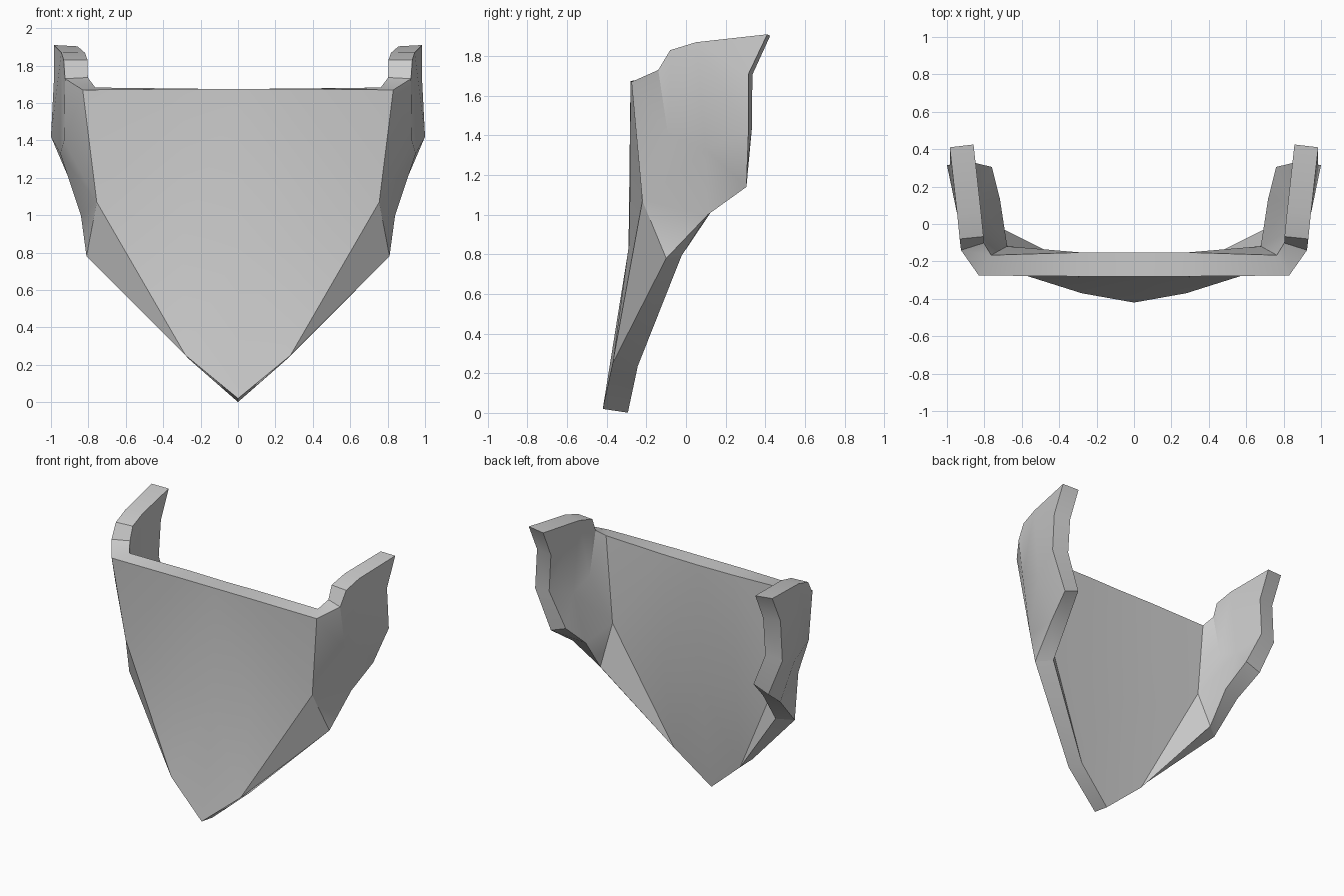
import bpy, bmesh, math

if "Cube" in bpy.data.objects:
    bpy.data.objects.remove(bpy.data.objects["Cube"])

# Outer skin of the right half, by named corner points
P = {
    # front panel: top, brow-to-chin fold, lower rim
    't0': (0, -.28, 1.675), 't1': (.29, -.28, 1.675), 'T': (.83, -.275, 1.67),
    'm0': (0, -.29, .83), 'm1': (.3, -.285, .87), 'K': (.755, -.22, 1.07),
    'b0': (0, -.42, .02), 'b1': (.28, -.37, .25), 'J': (.81, -.10, .78),
    # cheek panel: stepped top edge
    'A': (.925, -.14, 1.73), 'B': (.932, -.08, 1.83), 'C': (.945, .05, 1.87), 'D': (.985, .41, 1.91),
    # cheek panel: rear and lower edge
    'E': (.985, .315, 1.71), 'F': (1.0, .315, 1.42), 'G': (.88, .305, 1.14), 'H': (.84, .11, 1.0),
    # cheek panel: inner points
    'p': (.93, -.09, 1.40), 'q': (.95, .10, 1.33),
}
FACES = ["t0 m0 m1 t1", "t1 m1 K T", "m0 b0 b1 m1", "m1 b1 K", "K b1 J",
         "T K p A", "A p B", "B p C", "p q C", "C q F E", "C E D",
         "q G F", "q H G", "K H q", "K J H", "K q p"]

bm = bmesh.new()
v = {k: bm.verts.new(co) for k, co in P.items()}
for f in FACES:
    bm.faces.new([v[k] for k in f.split()])
bmesh.ops.recalc_face_normals(bm, faces=bm.faces)
bm.faces.ensure_lookup_table()
if bm.faces[0].normal.y > 0:
    bmesh.ops.reverse_faces(bm, faces=bm.faces)
me = bpy.data.meshes.new("face_guard")
bm.to_mesh(me)
bm.free()

guard = bpy.data.objects.new("face_guard", me)
bpy.context.collection.objects.link(guard)
bpy.context.view_layer.objects.active = guard
guard.select_set(True)

# Mirror to the left, then thicken inwards
mir = guard.modifiers.new("mirror", 'MIRROR')
mir.use_clip = True
sol = guard.modifiers.new("thickness", 'SOLIDIFY')
sol.thickness = .128
sol.offset = -1
for name in ("mirror", "thickness"):
    bpy.ops.object.modifier_apply(modifier=name)
bpy.ops.object.shade_smooth_by_angle(angle=math.radians(30))
